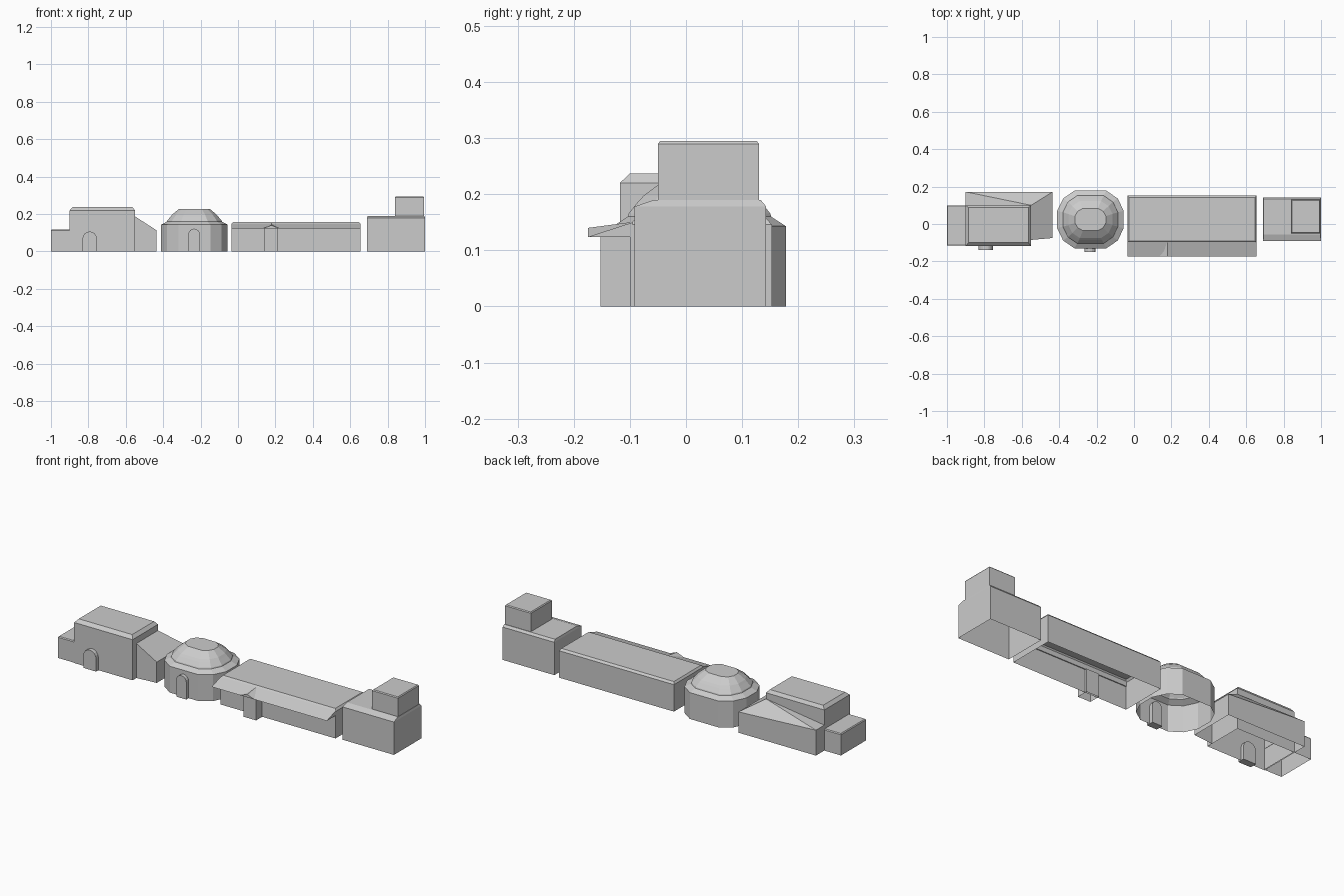
import bpy, bmesh, math

old = bpy.data.objects.get("Cube")
if old:
    bpy.data.objects.remove(old, do_unlink=True)

# One plain grey for the whole row of buildings
grey = bpy.data.materials.new("plain_grey")
grey.use_nodes = True
color = (0.6, 0.6, 0.6, 1)
grey.diffuse_color = color
grey.node_tree.nodes["Principled BSDF"].inputs["Base Color"].default_value = color


def finish(name, bm):
    bmesh.ops.recalc_face_normals(bm, faces=bm.faces[:])
    mesh = bpy.data.meshes.new(name)
    bm.to_mesh(mesh)
    bm.free()
    mesh.materials.append(grey)
    obj = bpy.data.objects.new(name, mesh)
    bpy.context.scene.collection.objects.link(obj)
    return obj


def loft(name, rings, closed=False):
    """Skin equal rings of points upward; the bottom stays open unless closed."""
    bm = bmesh.new()
    loops = [[bm.verts.new(p) for p in ring] for ring in rings]
    for low, high in zip(loops, loops[1:]):
        for i in range(len(low)):
            j = (i + 1) % len(low)
            bm.faces.new((low[i], low[j], high[j], high[i]))
    bm.faces.new(loops[-1])
    if closed:
        bm.faces.new(loops[0])
    return finish(name, bm)


def rect(x0, x1, y0, y1, z):
    return [(x0, y0, z), (x1, y0, z), (x1, y1, z), (x0, y1, z)]


def block(name, x0, x1, y0, y1, eave, top, front, back, side, z0=0):
    """Hollow block whose roof edge slopes in by front, back and side."""
    return loft(name, [rect(x0, x1, y0, y1, z0), rect(x0, x1, y0, y1, eave),
                       rect(x0 + side, x1 - side, y0 + front, y1 - back, top)])


def arched_door(name, x, width, height, y0, y1, steps=8):
    r = width / 2
    outline = [(x + r, 0), (x - r, 0)]
    outline += [(x - r * math.cos(math.pi * i / steps),
                 height - r + r * math.sin(math.pi * i / steps))
                for i in range(steps + 1)]
    return loft(name, [[(px, y, pz) for px, pz in outline] for y in (y1, y0)], True)


# Left house with its low annex and doorway
block("left_house", -0.90, -0.55, -0.118, 0.10, 0.22, 0.237, 0.018, 0.012, 0.015)
block("left_annex", -1.0, -0.895, -0.115, 0.10, 0.112, 0.117, 0.004, 0.004, 0.004)
arched_door("left_house_door", -0.793, 0.076, 0.107, -0.138, -0.10)

# Lean-to wrapping the back and inner side of the left house
bm = bmesh.new()
base = [(-0.55, -0.085), (-0.435, -0.075), (-0.435, 0.172), (-0.90, 0.172), (-0.90, 0.10)]
heights = [0.187, 0.113, 0.113, 0.138, 0.138]
low = [bm.verts.new((x, y, 0)) for x, y in base]
high = [bm.verts.new((x, y, z)) for (x, y), z in zip(base, heights)]
peak = bm.verts.new((-0.55, 0.10, 0.187))
for i in range(4):
    bm.faces.new((low[i], low[i + 1], high[i + 1], high[i]))
for a, b in ((0, 1), (1, 2), (2, 3), (3, 4)):
    if a == 0:
        bm.faces.new((high[0], high[1], high[2]))
    elif a == 1:
        bm.faces.new((high[0], high[2], peak))
    else:
        bm.faces.new((high[a], high[b], peak))
finish("lean_to", bm)

# Domed rotunda with cut corners
quarter = [(1, 0.30), (0.82, 0.73), (0.48, 1)]
outline = quarter + [(-x, y) for x, y in reversed(quarter)]
outline += [(-x, -y) for x, y in outline]
profile = [(0.178, 0.154, 0), (0.178, 0.154, 0.143), (0.147, 0.128, 0.160),
           (0.145, 0.126, 0.166), (0.127, 0.109, 0.187), (0.118, 0.099, 0.198),
           (0.083, 0.060, 0.227)]
loft("rotunda", [[(-0.233 + x * rx, 0.024 + y * ry, z) for x, y in outline]
                 for rx, ry, z in profile])
arched_door("rotunda_door", -0.235, 0.06, 0.122, -0.15, -0.11)

# Long hall, its front awning and gabled porch
block("long_hall", -0.035, 0.655, -0.10, 0.153, 0.146, 0.157, 0.01, 0.01, 0.008)
slope = [(-0.175, 0.124), (-0.095, 0.124), (-0.095, 0.150)]
loft("awning", [[(x, y, z) for y, z in slope] for x in (-0.035, 0.655)], True)
loft("porch", [rect(0.14, 0.215, -0.152, -0.09, z) for z in (0, 0.125)])
gable = [(0.135, 0.124), (0.22, 0.124), (0.178, 0.140)]
ridge = [(0.135, 0.124), (0.22, 0.124), (0.178, 0.150)]
loft("porch_gable", [[(x, -0.175, z) for x, z in gable],
                     [(x, -0.10, z) for x, z in ridge]], True)

# Right building with its tower
block("right_building", 0.69, 1.0, -0.092, 0.143, 0.178, 0.19, 0.035, 0.01, 0.003)
block("tower", 0.84, 0.995, -0.05, 0.13, 0.290, 0.295, 0.004, 0.004, 0.004, 0.185)
